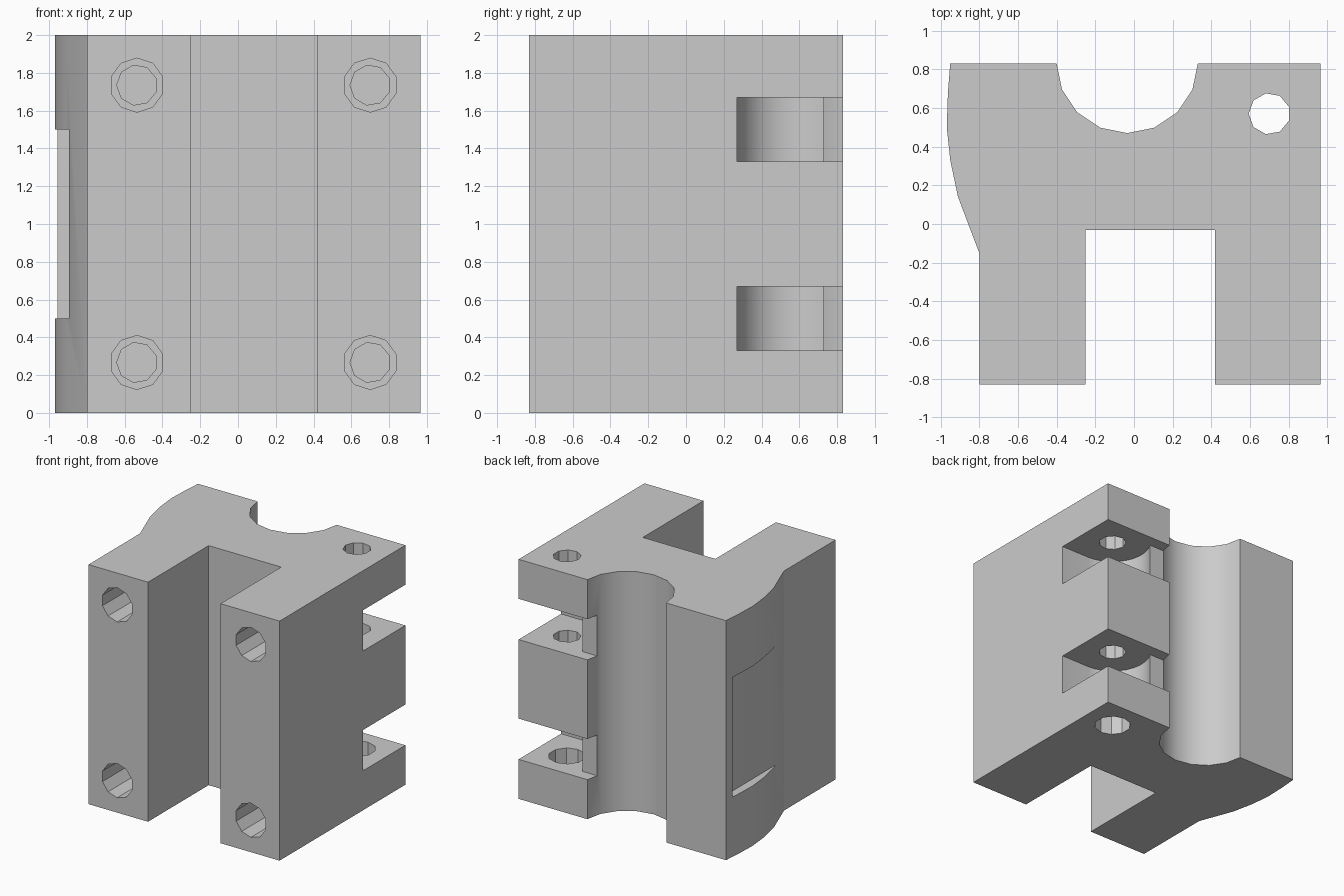
import bpy, bmesh
from math import cos, sin, radians

cube = bpy.data.objects.get("Cube")
if cube:
    bpy.data.objects.remove(cube, do_unlink=True)

grey = bpy.data.materials.new("plain grey")
grey.use_nodes = True
COLOR = (0.6, 0.6, 0.6, 1)
grey.diffuse_color = COLOR
grey.node_tree.nodes["Principled BSDF"].inputs["Base Color"].default_value = COLOR


def arc(cx, cy, r, start, end, steps):
    """Points on an arc, both ends included."""
    angles = [radians(start + (end - start) * i / steps) for i in range(steps + 1)]
    return [(cx + r * cos(a), cy + r * sin(a)) for a in angles]


def prism(name, points, low, high, along_y=False):
    """Extrude a flat outline along z, or along y for (x, z) outlines."""
    bm = bmesh.new()
    place = (lambda p, h: (p[0], h, p[1])) if along_y else (lambda p, h: (p[0], p[1], h))
    bottom = [bm.verts.new(place(p, low)) for p in points]
    top = [bm.verts.new(place(p, high)) for p in points]
    bm.faces.new(bottom)
    bm.faces.new(top)
    for i in range(len(points)):
        j = (i + 1) % len(points)
        bm.faces.new((bottom[i], bottom[j], top[j], top[i]))
    bmesh.ops.recalc_face_normals(bm, faces=bm.faces)
    mesh = bpy.data.meshes.new(name)
    bm.to_mesh(mesh)
    bm.free()
    mesh.materials.append(grey)
    obj = bpy.data.objects.new(name, mesh)
    bpy.context.collection.objects.link(obj)
    return obj


# Main block: two front legs, rear rod groove and a bulged side
outline = [(-0.80, -0.83), (-0.25, -0.83), (-0.25, -0.03), (0.42, -0.03),
           (0.42, -0.83), (0.965, -0.83), (0.965, 0.83)]
outline += arc(-0.035, 0.835, 0.365, 0, -180, 8)
outline += [(-0.95, 0.83), (-0.962, 0.68), (-0.968, 0.5), (-0.95, 0.33),
            (-0.91, 0.14), (-0.80, -0.15)]
for i in (7, 15):
    outline[i] = (outline[i][0], 0.83)
block = prism("carriage_block", outline, 0, 2)
bpy.context.view_layer.objects.active = block
block.select_set(True)


def cut(cutter):
    cutter.hide_render = True
    mod = block.modifiers.new(cutter.name, "BOOLEAN")
    mod.operation = "DIFFERENCE"
    mod.solver = "EXACT"
    mod.object = cutter
    bpy.ops.object.modifier_apply(modifier=mod.name)
    bpy.data.objects.remove(cutter, do_unlink=True)


# Clamp slots open to the side and the back, with a round inner wall
slot = [(1.1, 0.27), (1.1, 0.95), (0.2, 0.95), (0.2, 0.73)]
slot += arc(0.70, 0.57, 0.30, 147.8, 270, 10)
for z in (0.33, 1.33):
    cut(prism("slot_cutter", slot, z, z + 0.34))


def ring(cx, cy, r, sides, turn):
    return arc(cx, cy, r, turn, turn + 360, sides)[:-1]


# Vertical bolt hole, wider through the bottom lug
cut(prism("bolt_cutter", ring(0.70, 0.57, 0.107, 9, 20), 0.5, 2.1))
cut(prism("bolt_head_cutter", ring(0.70, 0.57, 0.143, 10, 18), -0.1, 0.5))

# Stepped blind holes in the front of each leg
for x in (-0.535, 0.70):
    for z in (0.267, 1.735):
        cut(prism("screw_cutter", ring(x, z, 0.143, 10, 18), -0.95, -0.30, True))
        cut(prism("screw_tip_cutter", ring(x, z, 0.107, 9, 20), -0.40, 0.10, True))

# Shallow pocket in the bulged side
pocket = [(-1.1, 0.10), (-0.895, 0.10), (-0.895, 0.75), (-1.1, 0.75)]
cut(prism("pocket_cutter", pocket, 0.5, 1.5))

# Smooth the round walls, keep the bulge's front crease sharp
bpy.ops.object.shade_smooth_by_angle(angle=radians(25))
mesh = block.data
for edge in mesh.edges:
    ends = [mesh.vertices[i].co for i in edge.vertices]
    if all(abs(c.x + 0.80) < 0.001 and abs(c.y + 0.15) < 0.001 for c in ends):
        edge.use_edge_sharp = True
